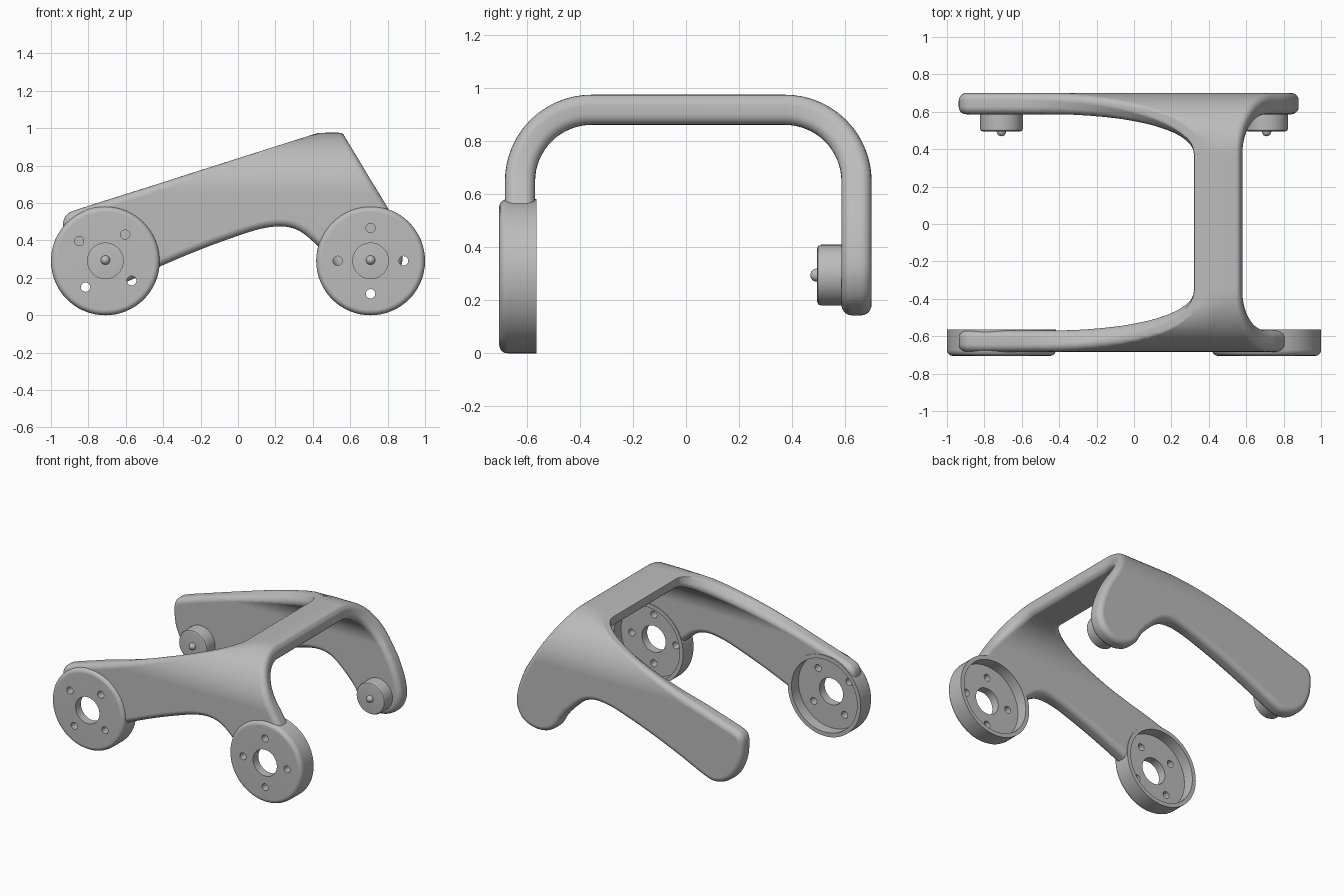
import bpy, bmesh, math
from mathutils import Matrix, Vector

cube = bpy.data.objects.get("Cube")
if cube:
    bpy.data.objects.remove(cube, do_unlink=True)

GREY = (0.5, 0.5, 0.5, 1)
grey = bpy.data.materials.new("plain grey")
grey.use_nodes = True
grey.diffuse_color = GREY
grey.node_tree.nodes["Principled BSDF"].inputs["Base Color"].default_value = GREY

# Shared dimensions
HUB_X, HUB_Z, HUB_R = 0.709, 0.291, 0.291
MID_Y, HALF_W, THICK = 0.0085, 0.635, 0.114
BEND_R, TOP_Z = 0.27, 0.919
BEND_Z = TOP_Z - BEND_R
FLAT = HALF_W - BEND_R
BEND_END = FLAT + BEND_R * math.pi / 2


def make_object(name, bm):
    bmesh.ops.recalc_face_normals(bm, faces=bm.faces)
    mesh = bpy.data.meshes.new(name)
    bm.to_mesh(mesh)
    bm.free()
    mesh.materials.append(grey)
    obj = bpy.data.objects.new(name, mesh)
    bpy.context.collection.objects.link(obj)
    return obj


def activate(obj):
    bpy.ops.object.select_all(action="DESELECT")
    obj.select_set(True)
    bpy.context.view_layer.objects.active = obj


def smooth(obj):
    activate(obj)
    bpy.ops.object.shade_smooth_by_angle(angle=math.radians(35))
    mod = obj.modifiers.new("Clean shading", "WEIGHTED_NORMAL")
    mod.keep_sharp = True


def cut_cylinders(obj, spots, radius, y, depth):
    """Cut round holes along y at each (x, z) spot."""
    bm = bmesh.new()
    for x, z in spots:
        place = Matrix.Translation((x, y, z)) @ Matrix.Rotation(math.pi / 2, 4, "X")
        bmesh.ops.create_cone(bm, cap_ends=True, segments=64 if radius > 0.1 else 24,
                              radius1=radius, radius2=radius, depth=depth, matrix=place)
    cutter = make_object("hole_cutter", bm)
    cutter.hide_render = True
    mod = obj.modifiers.new("Holes", "BOOLEAN")
    mod.operation, mod.solver, mod.object = "DIFFERENCE", "EXACT", cutter
    activate(obj)
    bpy.ops.object.modifier_apply(modifier=mod.name)
    bpy.data.objects.remove(cutter, do_unlink=True)


def lathe(name, profile, x, z, closed=False, steps=64):
    """Spin (radius, y) points round a y axis through (x, z)."""
    bm = bmesh.new()
    verts = [bm.verts.new((r, y, 0)) for r, y in profile]
    edges = [bm.edges.new(p) for p in zip(verts, verts[1:])]
    if closed:
        edges.append(bm.edges.new((verts[-1], verts[0])))
    bmesh.ops.spin(bm, geom=verts + edges, cent=(0, 0, 0), axis=(0, 1, 0),
                   angle=2 * math.pi, steps=steps)
    bmesh.ops.remove_doubles(bm, verts=bm.verts, dist=1e-5)
    bmesh.ops.translate(bm, verts=bm.verts, vec=(x, 0, z))
    return make_object(name, bm)


def spline(points, steps=5):
    """Smooth open curve through the points."""
    pts = [Vector(p) for p in points]
    pts = [2 * pts[0] - pts[1]] + pts + [2 * pts[-1] - pts[-2]]
    out = []
    for a, b, c, d in zip(pts, pts[1:], pts[2:], pts[3:]):
        for i in range(steps):
            t = i / steps
            out.append(0.5 * (2 * b + (c - a) * t + (2 * a - 5 * b + 4 * c - d) * t * t
                              + (3 * b - a - 3 * c + d) * t ** 3))
    return out + [pts[-2]]


# Slanted upper edges of the frame
def top_line(x):
    return 0.839 + 0.318 * x


def left_edge(z):
    return (z - 0.839) / 0.318


def right_edge(z):
    return 0.558 + (0.976 - z) / 1.654


# Frame: a flat rounded plate, then bent into an arch
lower = [(-0.86, 0.566), (-0.907, 0.545), (-0.933, 0.505), (-0.936, 0.43), (-0.922, 0.34),
         (-0.875, 0.24), (-0.8, 0.172), (-0.71, 0.145), (-0.62, 0.168), (-0.42, 0.26),
         (-0.2, 0.352), (0, 0.425), (0.13, 0.464), (0.24, 0.475), (0.33, 0.45),
         (0.42, 0.377), (0.5, 0.29), (0.55, 0.21), (0.62, 0.158), (0.705, 0.143),
         (0.79, 0.165), (0.85, 0.215), (0.88, 0.3), (0.868, 0.4), (0.835, 0.5), (0.8, 0.576)]
leg = [(p.x, BEND_END + BEND_Z - p.y) for p in spline(lower)]
BENDS = 16
angles = [math.pi / 2 * i / BENDS for i in range(BENDS + 1)]


def bend_side(edge):
    return [(edge(BEND_Z + 0.292 * math.sin(a)), BEND_END - BEND_R * a) for a in angles]


half = list(reversed(bend_side(left_edge))) + leg + bend_side(right_edge)
outline = half + [(x, -s) for x, s in reversed(half)]

bm = bmesh.new()
base = bm.faces.new([bm.verts.new((x, s, -THICK / 2)) for x, s in outline])
top = bmesh.ops.extrude_face_region(bm, geom=[base], use_keep_orig=True)["geom"]
bmesh.ops.translate(bm, verts=[v for v in top if isinstance(v, bmesh.types.BMVert)],
                    vec=(0, 0, THICK))
bmesh.ops.recalc_face_normals(bm, faces=bm.faces)
rim = [e for e in bm.edges if abs(e.verts[0].co.z - e.verts[1].co.z) < 1e-6]
bmesh.ops.bevel(bm, geom=rim, offset=0.04, offset_type="OFFSET", segments=5,
                profile=0.5, affect="EDGES", clamp_overlap=False)


def slice_plate(co, no):
    bmesh.ops.bisect_plane(bm, geom=bm.verts[:] + bm.edges[:] + bm.faces[:],
                           dist=1e-5, plane_co=co, plane_no=no)


for a in angles:
    for side in (-1, 1):
        slice_plate((0, side * (BEND_END - BEND_R * a), 0), (0, 1, 0))
for x in (0.38, 0.43, 0.5, 0.555):
    slice_plate((x, 0, 0), (1, 0, 0))

for v in bm.verts:
    x, s, t = v.co
    side, d = (1 if s >= 0 else -1), abs(s)
    turn = min(max((d - FLAT) / BEND_R, 0), math.pi / 2)
    y = min(d, FLAT) + (BEND_R + t) * math.sin(turn)
    z = BEND_Z + (BEND_R + t) * math.cos(turn) - max(d - BEND_END, 0)
    z = min(z, top_line(x))
    if z > 0.55:
        x = min(x, right_edge(z))
    v.co = (x, MID_Y + side * y, z)
frame = make_object("arched_frame", bm)
cut_cylinders(frame, [(-HUB_X, HUB_Z), (HUB_X, HUB_Z)], 0.276, -0.6, 0.4)
smooth(frame)

# Front hub cups, open on the inner side
cup = [(0.095, -0.705), (0.262, -0.705), (0.274, -0.702), (0.283, -0.695), (0.289, -0.685),
       (HUB_R, -0.673), (HUB_R, -0.565), (0.262, -0.565), (0.262, -0.645), (0.095, -0.645)]
for name, x, start in (("right", -HUB_X, math.radians(53)), ("left", HUB_X, 0)):
    hub = lathe("front_hub_" + name, cup, x, HUB_Z, closed=True)
    spots = [(x + 0.176 * math.cos(start + k * math.pi / 2),
              HUB_Z + 0.176 * math.sin(start + k * math.pi / 2)) for k in range(4)]
    cut_cylinders(hub, spots, 0.025, -0.68, 0.2)
    smooth(hub)

# Rear bosses with rounded pins on the inner face of the back leg
boss = [(0, 0.495), (0.1, 0.495), (0.11, 0.499), (0.115, 0.51), (0.115, 0.61), (0, 0.61)]
pin = [(0.025 * math.sin(a), 0.494 - 0.025 * math.cos(a)) for a in angles[::3]] + [(0.025, 0.5)]
for name, x in (("right", -HUB_X), ("left", HUB_X)):
    smooth(lathe("rear_boss_" + name, boss, x, HUB_Z + 0.004))
    smooth(lathe("rear_pin_" + name, pin, x, HUB_Z + 0.004, steps=24))
